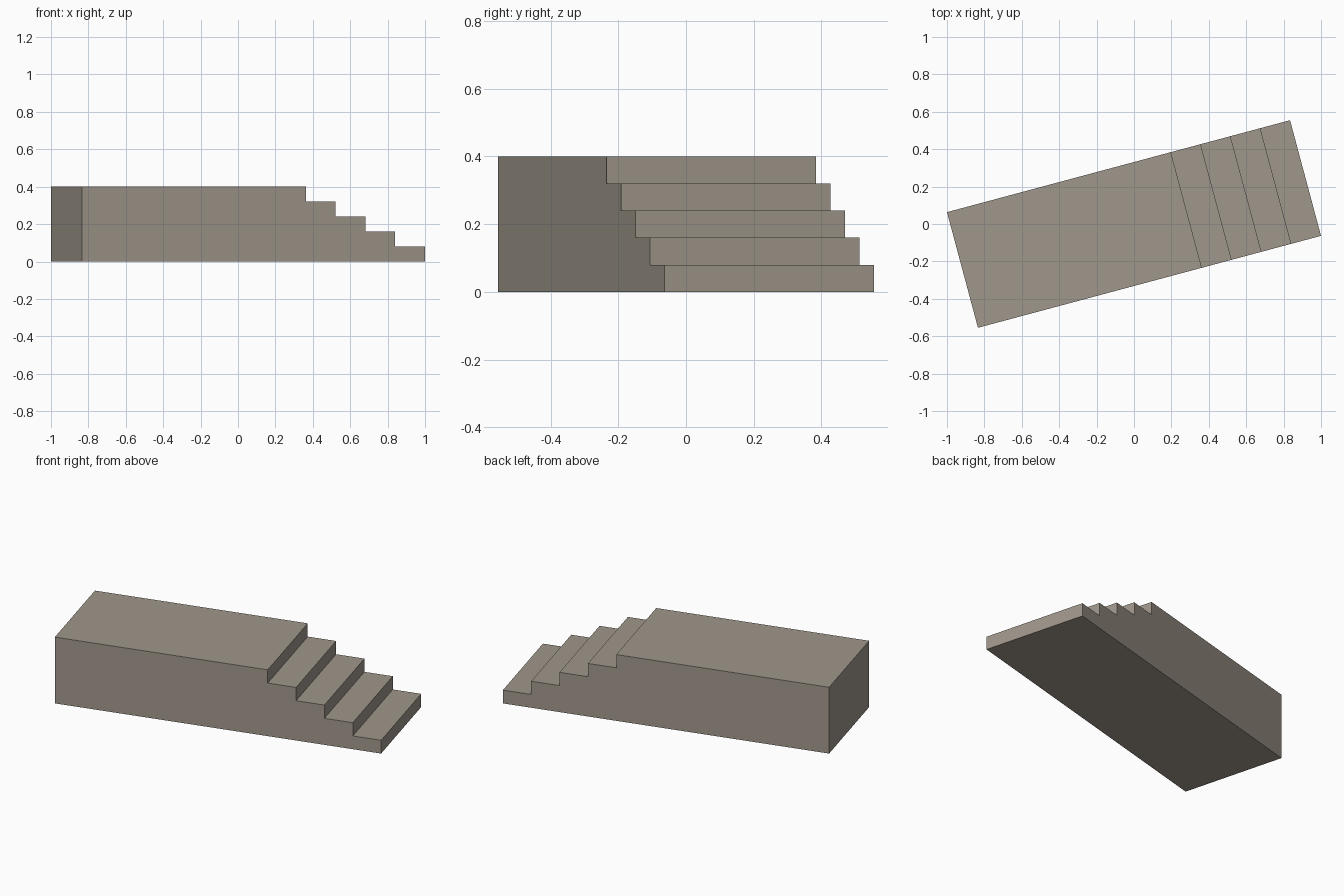
import bpy, bmesh, math

if "Cube" in bpy.data.objects:
    bpy.data.objects.remove(bpy.data.objects["Cube"])

LENGTH, WIDTH, HEIGHT = 1.899, 0.64, 0.4
STEPS, RUN = 5, 0.165
RISE = HEIGHT / STEPS

# Stone colour
stone = bpy.data.materials.new("warm grey stone")
stone.use_nodes = True
colour = (0.35, 0.31, 0.26, 1)
stone.diffuse_color = colour
stone.node_tree.nodes["Principled BSDF"].inputs["Base Color"].default_value = colour

# Side profile: long platform, then steps going down to the right end
profile = [(-LENGTH / 2, 0), (LENGTH / 2, 0)]
for i in range(STEPS):
    x = LENGTH / 2 - i * RUN
    if i:
        profile.append((x, i * RISE))
    profile.append((x, (i + 1) * RISE))
profile.append((-LENGTH / 2, HEIGHT))

# Extrude the profile across the width
bm = bmesh.new()
side = bm.faces.new([bm.verts.new((x, -WIDTH / 2, z)) for x, z in profile])
extruded = bmesh.ops.extrude_face_region(bm, geom=[side])["geom"]
bmesh.ops.translate(bm, vec=(0, WIDTH, 0),
                    verts=[v for v in extruded if isinstance(v, bmesh.types.BMVert)])
bmesh.ops.recalc_face_normals(bm, faces=bm.faces)
mesh = bpy.data.meshes.new("stepped_platform")
bm.to_mesh(mesh)
bm.free()
mesh.materials.append(stone)

# Platform turned on the ground
platform = bpy.data.objects.new("stepped_platform", mesh)
platform.rotation_euler.z = math.radians(15)
bpy.context.collection.objects.link(platform)
